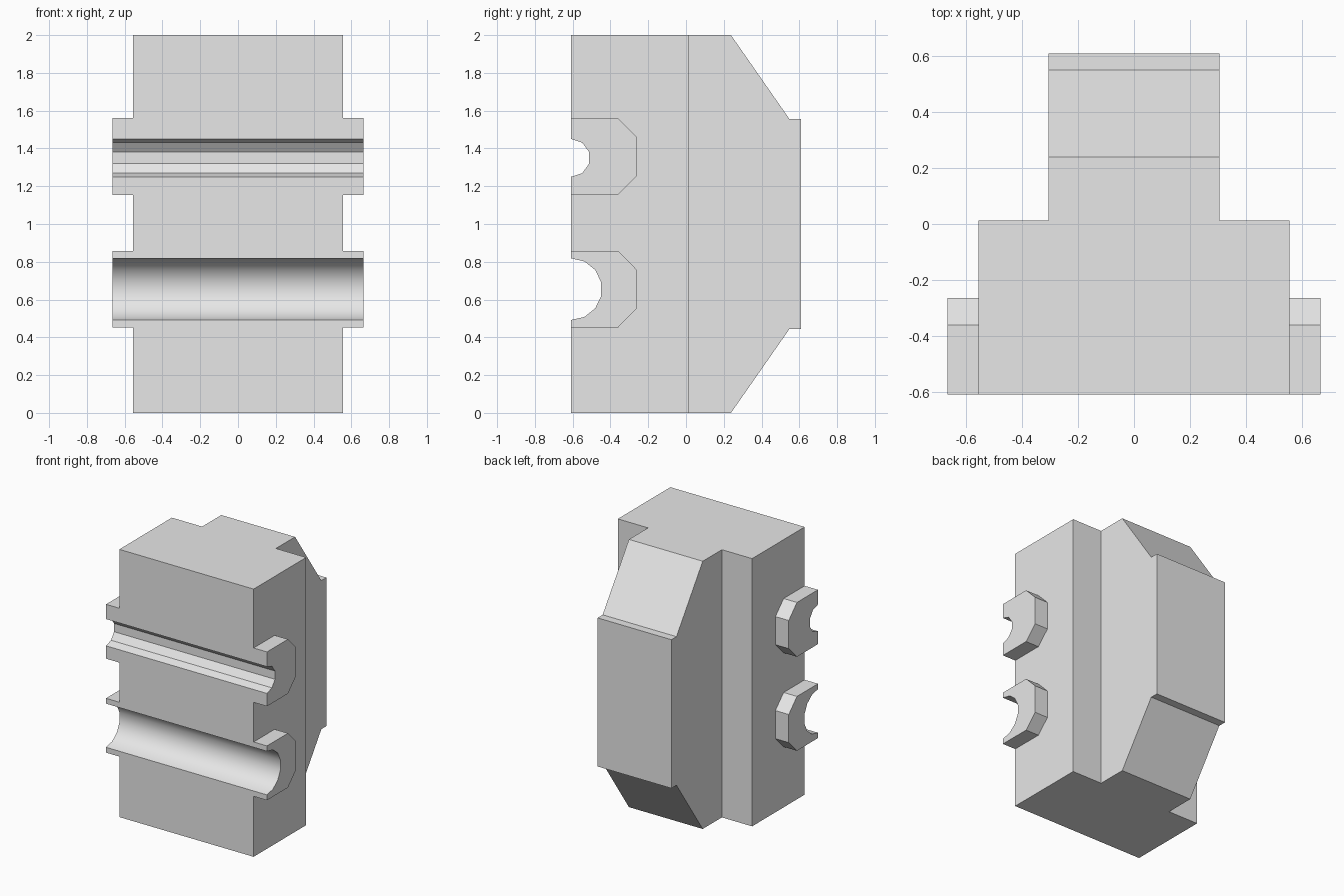
import bpy
import bmesh
from math import sin, cos, pi, radians

cube = bpy.data.objects.get("Cube")
if cube:
    bpy.data.objects.remove(cube, do_unlink=True)

grey = bpy.data.materials.new("plain grey")
grey.use_nodes = True
grey.diffuse_color = (0.8, 0.8, 0.8, 1)
grey.node_tree.nodes["Principled BSDF"].inputs["Base Color"].default_value = (0.8, 0.8, 0.8, 1)

FRONT, STEP, BACK = -0.608, 0.012, 0.608
HEIGHT = 2.0
BODY_X, RIDGE_X, COLLAR_X = 0.555, 0.305, 0.665


def extrude_profile(name, profile, x0, x1):
    """Extrude a closed (y, z) profile from x0 to x1."""
    bm = bmesh.new()
    base = bm.faces.new([bm.verts.new((x0, y, z)) for y, z in profile])
    side = bmesh.ops.extrude_face_region(bm, geom=[base], use_keep_orig=True)
    moved = [v for v in side["geom"] if isinstance(v, bmesh.types.BMVert)]
    bmesh.ops.translate(bm, verts=moved, vec=(x1 - x0, 0, 0))
    bmesh.ops.recalc_face_normals(bm, faces=bm.faces)
    mesh = bpy.data.meshes.new(name)
    bm.to_mesh(mesh)
    bm.free()
    mesh.materials.append(grey)
    obj = bpy.data.objects.new(name, mesh)
    bpy.context.collection.objects.link(obj)
    bpy.ops.object.select_all(action='DESELECT')
    obj.select_set(True)
    bpy.context.view_layer.objects.active = obj
    bpy.ops.object.shade_smooth_by_angle(angle=radians(30))
    return obj


def groove(z, radius, segments):
    """Half-round channel cut into the front, listed from top to bottom."""
    angles = [pi / 2 - pi * i / segments for i in range(segments + 1)]
    return [(FRONT + radius * cos(a), z + radius * sin(a)) for a in angles]


upper_groove = groove(1.35, 0.1, 5)
lower_groove = groove(0.655, 0.163, 7)

# Main block with both channels running across its front
extrude_profile("body", [(FRONT, 0), (STEP, 0), (STEP, HEIGHT), (FRONT, HEIGHT)]
                + upper_groove + lower_groove, -BODY_X, BODY_X)

# Narrower back ridge, mirrored top to bottom
half = [(STEP, 0), (0.238, 0), (0.548, 0.445), (BACK, 0.445)]
extrude_profile("back_ridge", half + [(y, HEIGHT - z) for y, z in reversed(half)],
                -RIDGE_X, RIDGE_X)

# Chamfered collars around the channel ends on both sides
for label, mid, channel in (("upper", 1.357, upper_groove), ("lower", 0.655, lower_groove)):
    arc = [(FRONT, -0.203), (-0.36, -0.203), (-0.263, -0.105)]
    outline = arc + [(y, -z) for y, z in reversed(arc)]
    profile = [(y, mid + z) for y, z in outline] + channel
    for side, sign in (("left", 1), ("right", -1)):
        extrude_profile(f"{label}_{side}_collar", profile, sign * BODY_X, sign * COLLAR_X)
